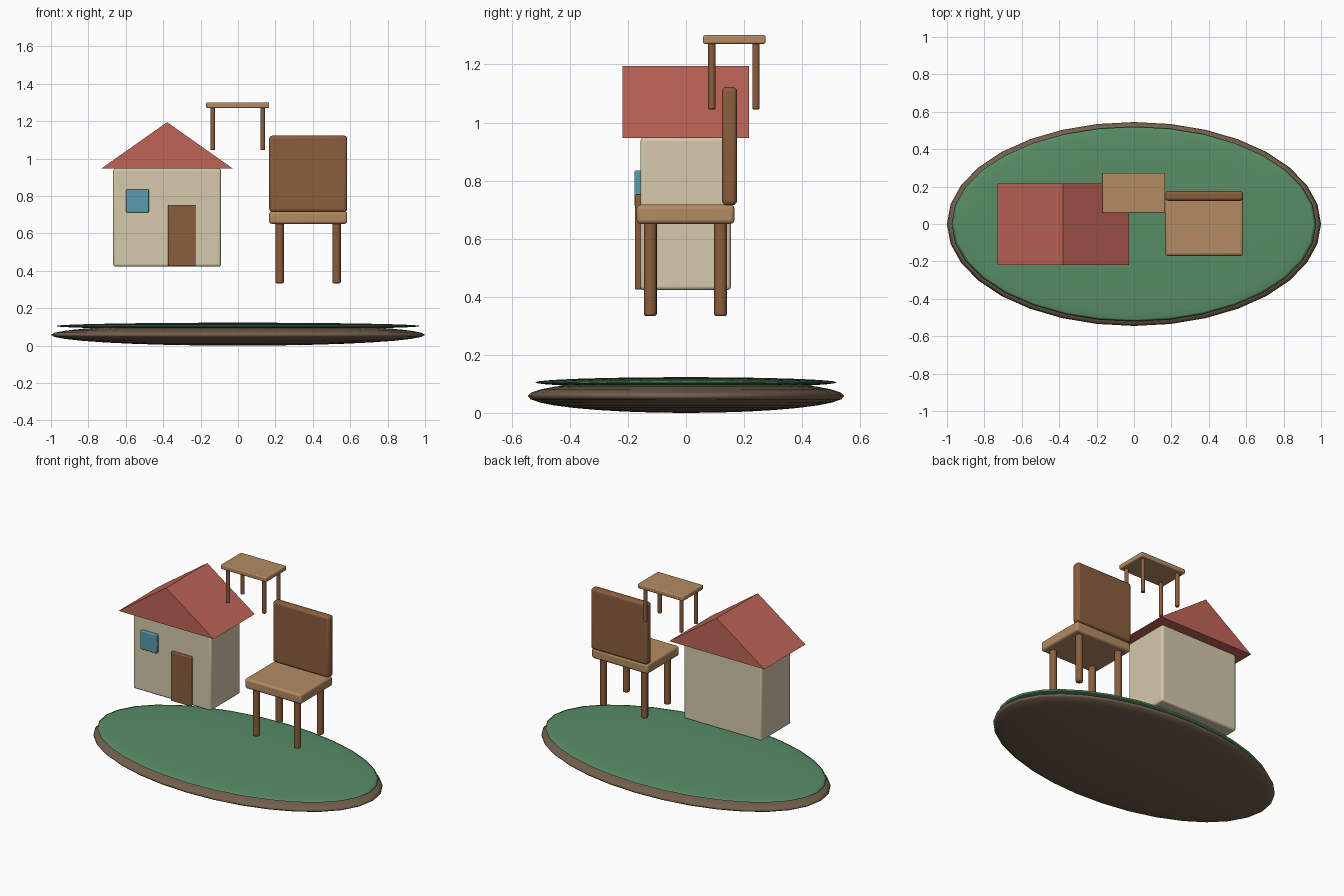
import bpy, bmesh
from math import radians

if "Cube" in bpy.data.objects:
    bpy.data.objects.remove(bpy.data.objects["Cube"])


def material(name, rgb):
    m = bpy.data.materials.new(name)
    m.diffuse_color = [(c / 255) ** 2.2 for c in rgb] + [1]
    m.use_nodes = True
    m.node_tree.nodes["Principled BSDF"].inputs["Base Color"].default_value = m.diffuse_color
    return m


GREEN = material("grass", (88, 140, 102))
EARTH = material("earth", (115, 96, 78))
CREAM = material("plaster", (212, 200, 170))
RED = material("roof_red", (190, 100, 88))
DARK = material("dark_wood", (138, 94, 63))
LIGHT = material("light_wood", (178, 138, 98))
BLUE = material("window_blue", (88, 155, 172))


def finish(ob, name, mat, bevel=0, segments=3):
    ob.name = name
    ob.data.materials.append(mat)
    if bevel:
        mod = ob.modifiers.new("bevel", 'BEVEL')
        mod.width = bevel
        mod.segments = segments
        mod.limit_method = 'ANGLE'
        mod.angle_limit = radians(40)
    return ob


def box(name, x, y, z, mat, bevel):
    # x, y, z are (min, max) pairs
    bpy.ops.mesh.primitive_cube_add(size=1, location=[sum(r) / 2 for r in (x, y, z)])
    ob = bpy.context.object
    ob.scale = [r[1] - r[0] for r in (x, y, z)]
    bpy.ops.object.transform_apply(location=False, scale=True)
    bpy.ops.object.shade_smooth_by_angle(angle=radians(35))
    return finish(ob, name, mat, bevel)


def legs(prefix, xs, ys, z, radius, bevel):
    for j, side in enumerate(("front", "back")):
        for i, hand in enumerate(("left", "right")):
            bpy.ops.mesh.primitive_cylinder_add(
                vertices=16, radius=radius, depth=z[1] - z[0],
                location=(xs[i], ys[j], sum(z) / 2))
            bpy.ops.object.shade_smooth_by_angle(angle=radians(35))
            finish(bpy.context.object, f"{prefix}_{side}_{hand}_leg", DARK, bevel, 2)


def disc(name, radii, z, mat):
    bpy.ops.mesh.primitive_uv_sphere_add(segments=32, ring_count=16, radius=1, location=(0, 0, z))
    ob = bpy.context.object
    ob.scale = radii
    bpy.ops.object.transform_apply(location=False, scale=True)
    bpy.ops.object.shade_smooth()
    finish(ob, name, mat)


# Floating island
disc("earth_base", (1.0, 0.545, 0.058), 0.058, EARTH)
disc("grass_top", (0.975, 0.52, 0.018), 0.105, GREEN)

# House
box("house_walls", (-0.667, -0.091), (-0.157, 0.155), (0.423, 0.948), CREAM, 0.012)
box("door", (-0.374, -0.226), (-0.176, -0.15), (0.425, 0.753), DARK, 0.005)
box("window", (-0.599, -0.477), (-0.178, -0.15), (0.712, 0.835), BLUE, 0.005)

# Gable roof: triangle extruded front to back
bm = bmesh.new()
face = bm.faces.new([bm.verts.new((x, -0.218, z))
                     for x, z in ((-0.731, 0.947), (-0.028, 0.947), (-0.379, 1.195))])
ext = bmesh.ops.extrude_face_region(bm, geom=[face])
bmesh.ops.translate(bm, vec=(0, 0.435, 0),
                    verts=[g for g in ext["geom"] if isinstance(g, bmesh.types.BMVert)])
bmesh.ops.recalc_face_normals(bm, faces=bm.faces)
mesh = bpy.data.meshes.new("roof")
bm.to_mesh(mesh)
bm.free()
roof = bpy.data.objects.new("roof", mesh)
bpy.context.collection.objects.link(roof)
finish(roof, "roof", RED)

# Chair
box("chair_seat", (0.167, 0.584), (-0.17, 0.167), (0.651, 0.717), LIGHT, 0.014)
box("chair_back", (0.167, 0.584), (0.124, 0.176), (0.715, 1.123), DARK, 0.016)
legs("chair", (0.223, 0.527), (-0.123, 0.119), (0.333, 0.66), 0.0225, 0.008)

# Small table
box("table_top", (-0.17, 0.167), (0.059, 0.274), (1.271, 1.301), LIGHT, 0.006)
legs("table", (-0.135, 0.132), (0.089, 0.241), (1.045, 1.28), 0.0125, 0.004)
